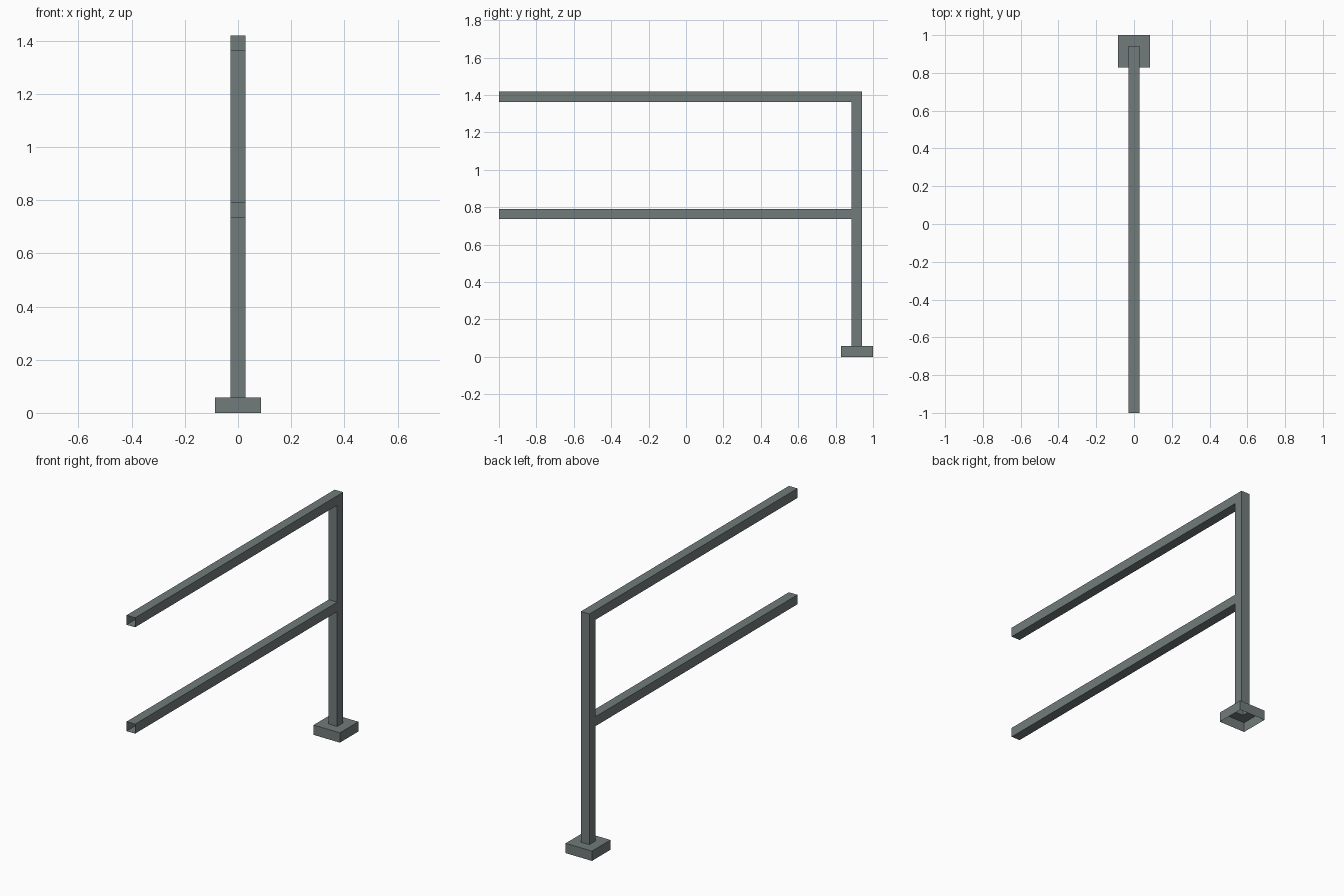
import bpy, bmesh

if "Cube" in bpy.data.objects:
    bpy.data.objects.remove(bpy.data.objects["Cube"])

metal = bpy.data.materials.new("grey green metal")
metal.diffuse_color = (0.165, 0.2, 0.195, 1)
metal.use_nodes = True
metal.node_tree.nodes["Principled BSDF"].inputs["Base Color"].default_value = metal.diffuse_color

H = 0.028                       # half width of the square tube
POST_Y = 0.914                  # post centre
TOP, MID, FOOT = 1.42, 0.792, 0.058


def make_object(name, bm):
    mesh = bpy.data.meshes.new(name)
    bm.to_mesh(mesh)
    bm.free()
    mesh.materials.append(metal)
    obj = bpy.data.objects.new(name, mesh)
    bpy.context.collection.objects.link(obj)
    return obj


# Railing: side outline of post and two rails, extruded across x
y0, y1 = POST_Y - H, POST_Y + H
outline = [(y1, FOOT), (y1, TOP), (-1, TOP), (-1, TOP - 2 * H),
           (y0, TOP - 2 * H), (y0, MID), (-1, MID), (-1, MID - 2 * H),
           (y0, MID - 2 * H), (y0, FOOT)]
bm = bmesh.new()
side = bm.faces.new([bm.verts.new((-H, y, z)) for y, z in outline])
ext = bmesh.ops.extrude_face_region(bm, geom=[side], use_keep_orig=True)
moved = [g for g in ext["geom"] if isinstance(g, bmesh.types.BMVert)]
bmesh.ops.translate(bm, verts=moved, vec=(2 * H, 0, 0))
bmesh.ops.recalc_face_normals(bm, faces=bm.faces)
# The tubes are hollow: open the rail ends and the foot of the post
ends = [f for f in bm.faces
        if all(v.co.y < -0.999 for v in f.verts)
        or all(v.co.z < FOOT + 0.001 for v in f.verts)]
bmesh.ops.delete(bm, geom=ends, context='FACES')
make_object("railing_frame", bm)

# Foot: hollow cap, open below, with a square hole where the post enters
B = 0.086
corners = [(-1, -1), (1, -1), (1, 1), (-1, 1)]
bm = bmesh.new()
rings = [[bm.verts.new((cx * r, POST_Y + cy * r, z)) for cx, cy in corners]
         for r, z in ((B, 0), (B, FOOT), (H, FOOT))]
for low, high in zip(rings, rings[1:]):
    for i in range(4):
        j = (i + 1) % 4
        bm.faces.new((low[i], low[j], high[j], high[i]))
make_object("post_foot", bm)
